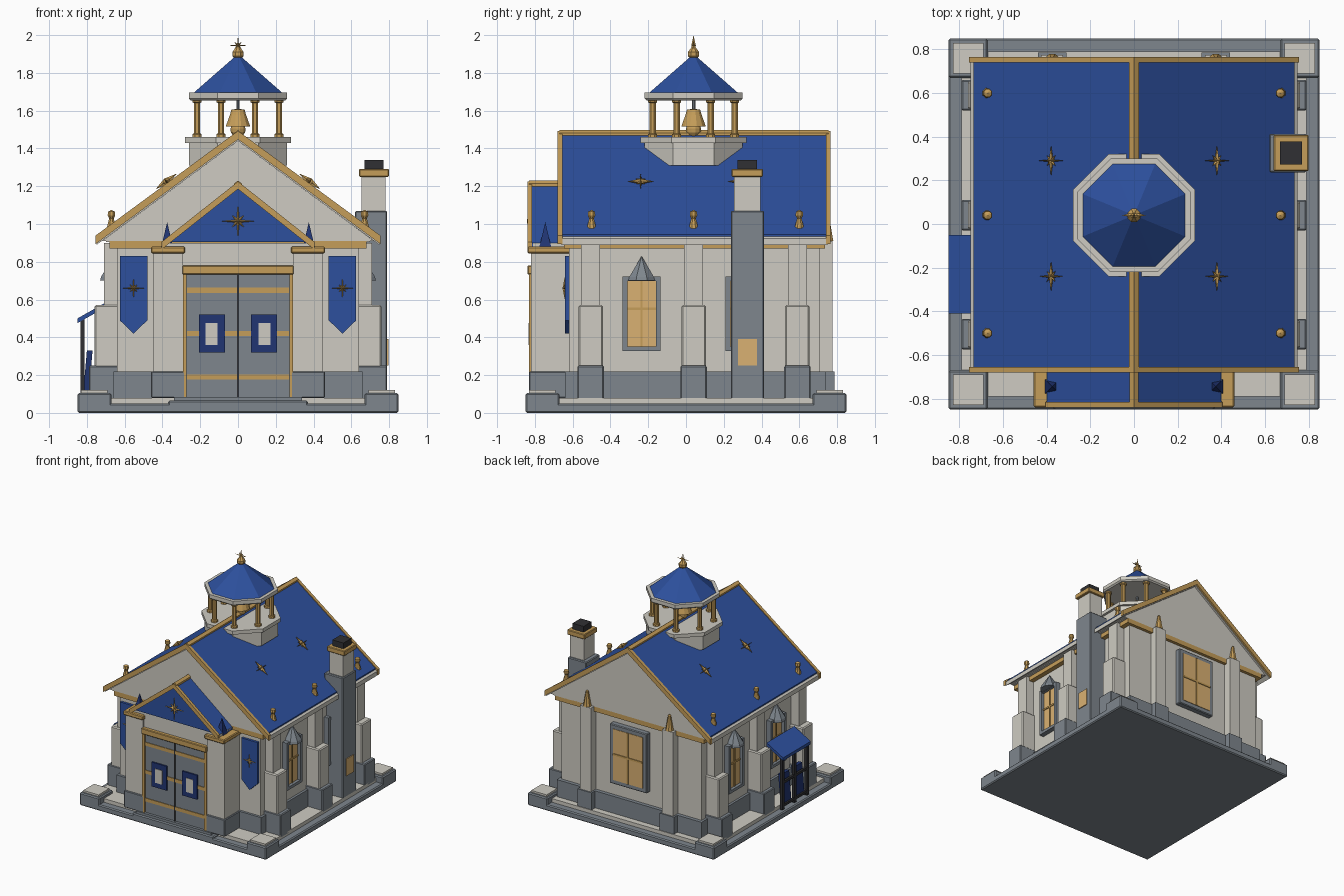
import bpy, bmesh, math
from mathutils import Matrix, Vector

if "Cube" in bpy.data.objects:
    bpy.data.objects.remove(bpy.data.objects["Cube"], do_unlink=True)


def material(name, red, green, blue):
    mat = bpy.data.materials.new(name)
    mat.use_nodes = True
    mat.diffuse_color = (red, green, blue, 1)
    mat.node_tree.nodes["Principled BSDF"].inputs["Base Color"].default_value = mat.diffuse_color
    return mat


plaster = material("pale plaster", .62, .6, .54)
stone = material("grey stone", .21, .24, .27)
blue = material("royal blue", .026, .08, .34)
navy = material("dark navy", .015, .035, .17)
gold = material("gold trim", .56, .34, .1)
amber = material("amber glass", .7, .44, .17)
iron = material("black iron", .03, .03, .033)

MID = .04          # centre of the house along its length
SIDES = (("left", 1), ("right", -1))


def finish(name, mat, bm, matrix=None, bevel=0):
    """Turn a bmesh into a named, coloured object."""
    bmesh.ops.recalc_face_normals(bm, faces=bm.faces)
    mesh = bpy.data.meshes.new(name)
    bm.to_mesh(mesh)
    bm.free()
    mesh.materials.append(mat)
    obj = bpy.data.objects.new(name, mesh)
    bpy.context.scene.collection.objects.link(obj)
    if matrix:
        obj.matrix_world = matrix
    if bevel:
        mod = obj.modifiers.new("soft edge", "BEVEL")
        mod.width, mod.segments = bevel, 1
    return obj


def prism(name, mat, outline, y, bevel=0):
    """Extrude an x-z outline along y."""
    bm = bmesh.new()
    face = bm.faces.new([bm.verts.new((px, y[0], pz)) for px, pz in outline])
    new = bmesh.ops.extrude_face_region(bm, geom=[face])["geom"]
    verts = [v for v in new if isinstance(v, bmesh.types.BMVert)]
    bmesh.ops.translate(bm, verts=verts, vec=(0, y[1] - y[0], 0))
    return finish(name, mat, bm, bevel=bevel)


def box(name, mat, x, y, z, bevel=0):
    """Box from ranges; a single x value means symmetric about the centre."""
    a, b = x if isinstance(x, tuple) else (-x, x)
    prism(name, mat, [(a, z[0]), (b, z[0]), (b, z[1]), (a, z[1])], y, bevel)


def pair(name, mat, x, y, z, bevel=0):
    for side, s in SIDES:
        box(side + "_" + name, mat, tuple(sorted((s * x[0], s * x[1]))), y, z, bevel)


def chevron(name, mat, half, apex, slope, thick, y):
    """Gabled roof layer; thick is measured vertically."""
    low = apex - slope * half
    prism(name, mat, [(0, apex), (half, low), (half, low - thick), (0, apex - thick),
                      (-half, low - thick), (-half, low)], y)


def lathe(name, mat, place, profile, sides=8):
    """Stack of rings (flat-to-centre radius, height) with sides facing the axes."""
    bm, rings = bmesh.new(), []
    for radius, height in profile:
        r = radius / math.cos(math.pi / sides)
        angles = [math.tau * (i + .5) / sides for i in range(sides if radius else 1)]
        rings.append([bm.verts.new((r * math.cos(a), r * math.sin(a), height)) for a in angles])
    for low, high in zip(rings, rings[1:]):
        for i in range(sides):
            j = (i + 1) % sides
            corners = [low[i % len(low)], low[j % len(low)], high[j % len(high)], high[i % len(high)]]
            bm.faces.new(list(dict.fromkeys(corners)))
    for ring in (rings[0], rings[-1]):
        if len(ring) > 1:
            bm.faces.new(ring)
    return finish(name, mat, bm, Matrix.Translation(place))


def star(name, place, size, facing, depth=.012):
    """Eight-pointed faceted star lying across the facing direction."""
    bm = bmesh.new()
    rim = []
    for i in range(16):
        r = size * (.2 if i % 2 else (1 if i % 4 == 0 else .5))
        a = math.tau * i / 16
        rim.append(bm.verts.new((r * math.cos(a), r * math.sin(a), 0)))
    for peak in (bm.verts.new((0, 0, depth)), bm.verts.new((0, 0, -depth))):
        for i in range(16):
            bm.faces.new((rim[i], rim[i - 1], peak))
    turn = Vector(facing).to_track_quat("Z", "Y").to_matrix().to_4x4()
    finish(name, gold, bm, Matrix.Translation(place) @ turn)


# Plinth with corner blocks and front step
box("plinth", stone, .85, (-.85, .85), (0, .05), bevel=.008)
box("floor", plaster, .79, (-.79, .79), (.04, .08))
for end, s in (("back", 1), ("front", -1)):
    outer, inner = sorted((s * .85, s * .67)), sorted((s * .83, s * .69))
    pair(end + "_corner_block", stone, (.67, .85), outer, (.03, .105), bevel=.008)
    pair(end + "_corner_cap", plaster, (.69, .83), inner, (.1, .12))
box("front_step", stone, .37, (-.85, -.78), (0, .065), bevel=.008)
box("door_step", stone, .34, (-.84, -.78), (.06, .085))

# House body
box("walls", plaster, .64, (-.62, .71), (.08, .92))
box("wall_skirt", stone, .66, (-.64, .74), (.08, .22))
box("cornice", gold, .68, (-.645, .735), (.87, .91))
for i, offset in enumerate((-.545, 0, .55)):
    yc = MID + offset
    tag = "_" + "abc"[i]
    pair("pilaster_shaft" + tag, plaster, (.6, .71), (yc - .05, yc + .05), (.08, .9))
    pair("pilaster_lower" + tag, plaster, (.6, .76), (yc - .065, yc + .065), (.08, .57), bevel=.008)
    pair("pilaster_foot" + tag, stone, (.6, .79), (yc - .07, yc + .07), (.06, .25), bevel=.006)

# Main roof
SLOPE, APEX = .735, 1.475
box("gable_base", plaster, .7, (-.64, .735), (.905, .925))
prism("gable", plaster, [(-.72, .91), (.72, .91), (0, 1.44)], (-.645, .735))
chevron("roof_boards", plaster, .75, APEX, SLOPE, .035, (-.66, .75))
chevron("roof_tiles", blue, .735, APEX + .01, SLOPE, .02, (-.66, .75))
chevron("front_rake", gold, .755, APEX + .018, SLOPE, .045, (-.68, -.655))
chevron("back_rake", gold, .755, APEX + .018, SLOPE, .045, (.74, .765))
chevron("roof_ridge", gold, .022, APEX + .022, SLOPE, .04, (-.67, .755))
for side, s in SIDES:
    for yc in (-.24, .29):
        star(side + "_roof_star", (s * .38, yc, APEX + .03 - SLOPE * .38), .07, (s * SLOPE, 0, 1), .018)
    for yc in (-.5, MID, .6):
        lathe(side + "_eave_finial", gold, (s * .67, yc, .97),
              [(.024, 0), (.022, .02), (.012, .06), (.02, .075), (.018, .095), (0, .105)])

# Cupola with bell
hub = (0, MID, 0)
lathe("cupola_base", plaster, hub, [(.26, 1.31), (.26, 1.43), (.28, 1.43), (.28, 1.46)])
lathe("cupola_eave", plaster, hub, [(.25, 1.655), (.26, 1.665), (.26, 1.695)])
lathe("cupola_roof", blue, hub, [(.24, 1.69), (0, 1.9)])
for i in range(8):
    a = math.tau * (i + .5) / 8
    lathe("cupola_column", gold, (.235 * math.cos(a), MID + .235 * math.sin(a), 1.46),
          [(.024, 0), (.024, .015), (.017, .02), (.017, .18), (.024, .185), (.024, .2)])
lathe("bell", gold, hub, [(.04, 1.52), (.065, 1.515), (.06, 1.53), (.042, 1.58), (.035, 1.605), (0, 1.61)], 12)
lathe("bell_clapper", gold, hub, [(.02, 1.46), (.038, 1.485), (.04, 1.505), (.03, 1.53)], 12)
lathe("bell_hanger", stone, hub, [(.009, 1.6), (.009, 1.66)])
lathe("finial_ball", gold, hub, [(.018, 1.875), (.03, 1.89), (.03, 1.91), (.015, 1.93), (0, 1.95)])
star("finial_star", (0, MID, 1.945), .055, (0, -1, 0))

# Portico
box("portico", plaster, .4, (-.81, -.6), (.08, .9))
pair("pier", plaster, (.29, .45), (-.82, -.6), (.08, .86))
pair("pier_foot", stone, (.28, .46), (-.83, -.6), (.08, .22), bevel=.005)
pair("pier_cap", gold, (.28, .46), (-.84, -.61), (.845, .88), bevel=.006)
prism("pediment", blue, [(-.38, .905), (.38, .905), (0, 1.2)], (-.825, -.62))
chevron("portico_roof", blue, .4, 1.215, .79, .03, (-.82, -.62))
chevron("portico_rake", gold, .405, 1.225, .79, .04, (-.84, -.815))
chevron("portico_ridge", gold, .02, 1.23, .79, .03, (-.83, -.64))
star("pediment_star", (0, -.83, 1.015), .09, (0, -1, 0))
for side, s in SIDES:
    lathe(side + "_pier_spire", navy, (s * .375, -.745, .88), [(.032, 0), (.026, .02), (0, .13)], 4)

# Double door
box("door_leaves", stone, .275, (-.818, -.8), (.085, .74))
for zc in (.19, .42, .65):
    box("door_strap", gold, .27, (-.823, -.81), (zc - .014, zc + .014))
box("door_seam", iron, .004, (-.825, -.81), (.085, .73))
pair("door_jamb", gold, (.272, .292), (-.83, -.8), (.085, .74))
box("door_lintel", gold, .295, (-.84, -.8), (.732, .78), bevel=.005)
pair("door_panel", navy, (.07, .207), (-.83, -.81), (.32, .52))
pair("door_pane", plaster, (.108, .172), (-.834, -.82), (.36, .475))

# Front banners
for side, s in SIDES:
    xc = s * .553
    prism(side + "_banner", blue, [(xc - .073, .83), (xc + .073, .83), (xc + .073, .49),
                                   (xc, .42), (xc - .073, .49)], (-.64, -.61))
    star(side + "_banner_star", (xc, -.642, .66), .058, (0, -1, 0))

# Side windows with pointed hoods
for yc in (-.235, .31):
    for edge in (-1, 1):
        ym = yc + edge * .088
        pair("window_jamb", stone, (.62, .68), (ym - .013, ym + .013), (.33, .72))
    for zc in (.34, .71):
        pair("window_rail", stone, (.62, .68), (yc - .1, yc + .1), (zc - .012, zc + .012))
    pair("window_glass", amber, (.62, .655), (yc - .08, yc + .08), (.34, .71))
    pair("window_mullion", gold, (.62, .662), (yc - .006, yc + .006), (.34, .71))
    pair("window_bar", gold, (.62, .662), (yc - .08, yc + .08), (.545, .558))
    for side, s in SIDES:
        lathe(side + "_window_hood", stone, (s * .66, yc, .7), [(.07, 0), (.065, .02), (0, .13)])

# Back wall: window, pilasters and finials
box("back_window_frame", stone, .17, (.7, .755), (.33, .82), bevel=.006)
box("back_window_glass", amber, .135, (.75, .759), (.365, .785))
box("back_window_mullion", gold, .008, (.75, .765), (.365, .785))
box("back_window_bar", gold, .135, (.75, .765), (.57, .585))
pair("back_pilaster", plaster, (.325, .425), (.7, .775), (.08, .91))
pair("back_pilaster_foot", stone, (.31, .44), (.7, .785), (.08, .22))
for side, s in SIDES:
    lathe(side + "_back_finial", gold, (s * .375, .75, .91), [(.03, 0), (.026, .02), (.01, .12), (0, .13)])

# Chimney
CH = .325
box("chimney_stack", stone, (.62, .79), (CH - .088, CH + .088), (.06, 1.07), bevel=.006)
box("chimney_shaft", plaster, (.655, .78), (CH - .07, CH + .07), (1.06, 1.26))
box("chimney_cap", gold, (.64, .8), (CH - .083, CH + .083), (1.25, 1.292), bevel=.005)
box("chimney_pot", iron, (.67, .77), (CH - .052, CH + .052), (1.285, 1.34))
box("chimney_hatch", amber, (.78, .797), (CH - .05, CH + .05), (.25, .39))

# Awning and iron rack on the right wall
prism("awning", blue, [(-.7, .585), (-.85, .5), (-.85, .475), (-.7, .56)], (-.41, -.05))
for yc in (-.395, -.235, -.075):
    box("rack_post", iron, (-.835, -.812), (yc - .012, yc + .012), (.06, .5))
for zc in (.09, .28, .485):
    box("rack_rail", iron, (-.833, -.815), (-.4, -.07), (zc - .01, zc + .01))
for yc in (-.32, -.15):
    prism("rack_cloth", navy, [(-.82, .1), (-.79, .1), (-.77, .33), (-.8, .33)], (yc - .05, yc + .05))
